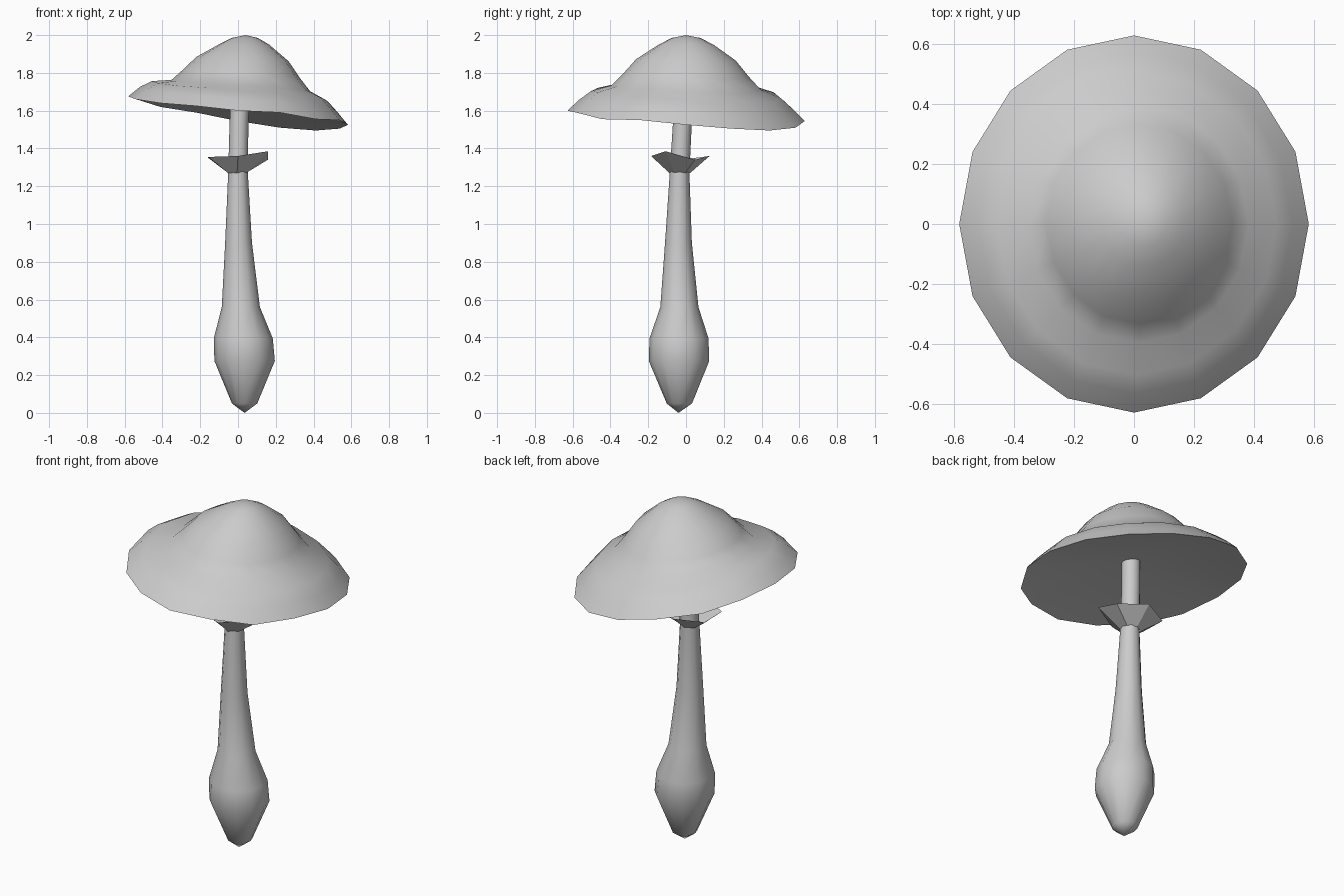
import bpy
import bmesh
import math

old = bpy.data.objects.get("Cube")
if old:
    bpy.data.objects.remove(old, do_unlink=True)

GREY = (0.6, 0.6, 0.6, 1)
mat = bpy.data.materials.new("pale_grey")
mat.use_nodes = True
mat.diffuse_color = GREY
mat.node_tree.nodes["Principled BSDF"].inputs["Base Color"].default_value = GREY


def loft(name, rings, start=None, end=None, angle=60):
    """Skin a list of equal rings, closing either end to a point if given."""
    bm = bmesh.new()
    loops = [[bm.verts.new(p) for p in ring] for ring in rings]
    n = len(loops[0])
    for a, b in zip(loops, loops[1:]):
        for i in range(n):
            j = (i + 1) % n
            bm.faces.new((a[i], a[j], b[j], b[i]))
    for tip, loop in ((start, loops[0]), (end, loops[-1])):
        if tip:
            v = bm.verts.new(tip)
            for i in range(n):
                bm.faces.new((v, loop[i], loop[(i + 1) % n]))
    bmesh.ops.recalc_face_normals(bm, faces=bm.faces[:])
    mesh = bpy.data.meshes.new(name)
    bm.to_mesh(mesh)
    bm.free()
    mesh.materials.append(mat)
    obj = bpy.data.objects.new(name, mesh)
    bpy.context.collection.objects.link(obj)
    bpy.ops.object.select_all(action="DESELECT")
    obj.select_set(True)
    bpy.context.view_layer.objects.active = obj
    bpy.ops.object.shade_smooth_by_angle(angle=math.radians(angle))
    return obj


def ellipse(cx, cy, rx, ry, n, turn=0.0):
    steps = [2 * math.pi * i / n + turn for i in range(n)]
    return [(cx + rx * math.cos(a), cy + ry * math.sin(a)) for a in steps]


# Cap: wavy rim heights, counter-clockwise from +x
rim_z = [1.525, 1.505, 1.495, 1.51, 1.545, 1.59, 1.62, 1.66,
         1.675, 1.66, 1.64, 1.625, 1.60, 1.59, 1.555, 1.55]
MEAN = 1.58
# each ring: share of rim radius, height, share of rim waviness
cap_profile = [(0.12, 1.985, 0), (0.23, 1.95, 0), (0.42, 1.87, 0.15),
               (0.53, 1.79, 0.3), (0.63, 1.725, 0.4), (0.8, 1.69, 0.7),
               (0.9, 1.64, 0.9), (1, MEAN, 1)]
cap_rings = []
for f, z, wave in cap_profile:
    outline = ellipse(0.04 * (1 - f), 0, 0.582 * f, 0.628 * f, 16)
    cap_rings.append([(x, y, z + wave * (rz - MEAN))
                      for (x, y), rz in zip(outline, rim_z)])
loft("cap", cap_rings, start=(0.04, 0, 2), end=(0, 0, 1.68), angle=70)

# Stem with swollen base: centre x, centre y, radius, height
stem_profile = [(0.035, -0.035, 0.067, 0.05), (0.035, -0.037, 0.16, 0.275),
                (0.028, -0.037, 0.156, 0.395), (0.015, -0.035, 0.101, 0.56),
                (0.003, -0.04, 0.071, 0.9), (0, -0.034, 0.052, 1.27),
                (0.005, -0.02, 0.05, 1.52), (0.012, -0.01, 0.05, 1.72)]
loft("stem", [[(x, y, z) for x, y in ellipse(cx, cy, r, r, 12)]
              for cx, cy, r, z in stem_profile],
     start=(0.035, -0.04, 0), end=(0.012, -0.01, 1.72))

# Six-sided open collar around the stem
collar_z = [1.34, 1.36, 1.35, 1.355, 1.36, 1.385]
turn = math.radians(30)
inner = [(x, y, 1.27) for x, y in ellipse(-0.005, -0.033, 0.055, 0.055, 6, turn)]
outer = [(x, y, z) for (x, y), z in
         zip(ellipse(0, -0.03, 0.182, 0.155, 6, turn), collar_z)]
loft("collar", [inner, outer], angle=25)
